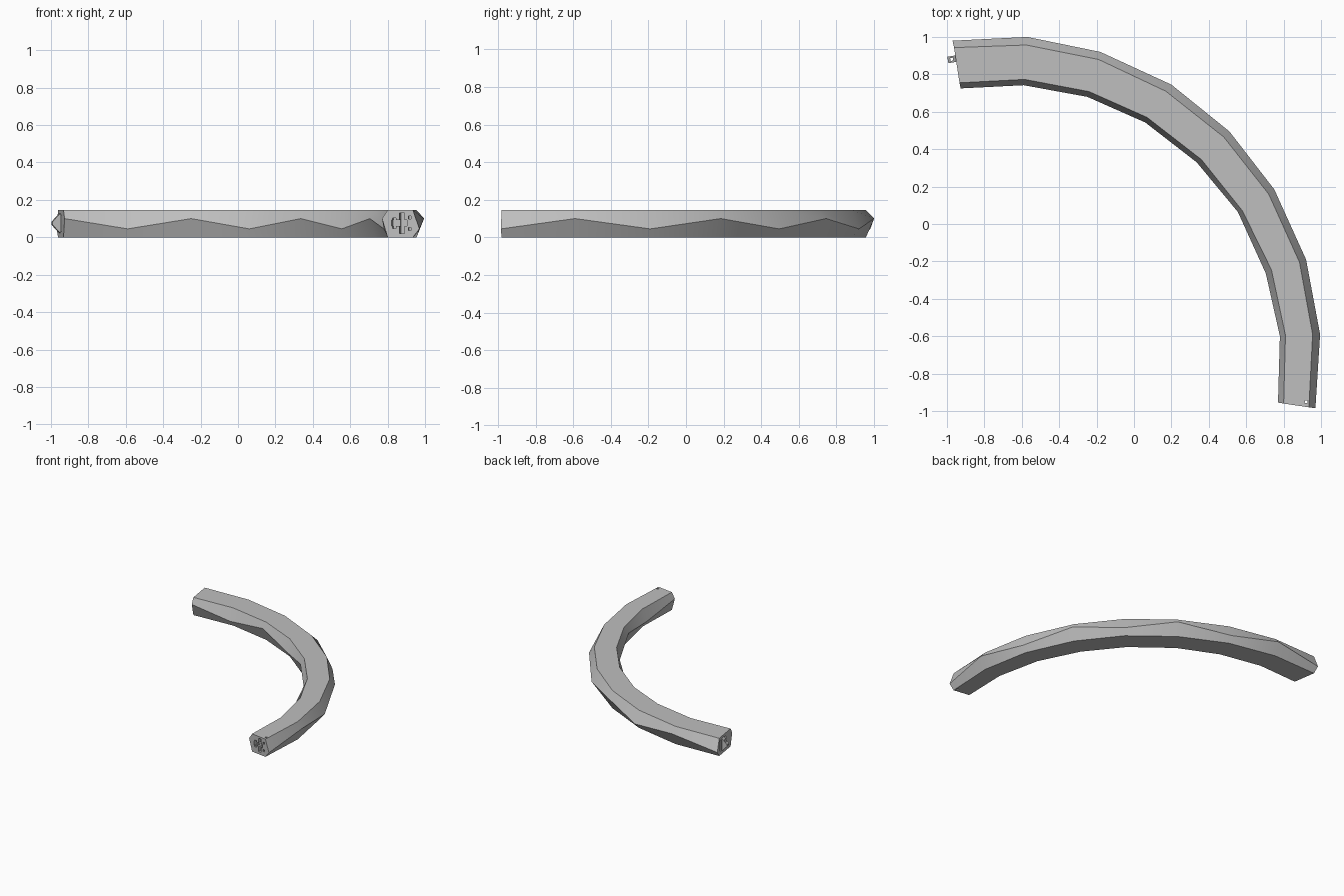
import bpy, bmesh, math
from mathutils import Vector, Matrix

cube = bpy.data.objects.get("Cube")
if cube:
    bpy.data.objects.remove(cube, do_unlink=True)

HEIGHT = 0.145
grey = bpy.data.materials.new("mid_grey")
grey.use_nodes = True
grey.diffuse_color = (0.52, 0.52, 0.52, 1)
grey.node_tree.nodes["Principled BSDF"].inputs["Base Color"].default_value = grey.diffuse_color


def make_object(name, verts, faces):
    mesh = bpy.data.meshes.new(name)
    bm = bmesh.new()
    points = [bm.verts.new(v) for v in verts]
    for f in faces:
        bm.faces.new([points[i] for i in f])
    bmesh.ops.recalc_face_normals(bm, faces=bm.faces)
    bm.to_mesh(mesh)
    bm.free()
    mesh.materials.append(grey)
    obj = bpy.data.objects.new(name, mesh)
    bpy.context.collection.objects.link(obj)
    return obj


def loft(name, rings):
    """Skin equal-length rings and cap both ends."""
    n = len(rings[0])
    faces = [tuple(range(n)), tuple(range((len(rings) - 1) * n, len(rings) * n))]
    for r in range(len(rings) - 1):
        for i in range(n):
            a, b = r * n + i, r * n + (i + 1) % n
            faces.append((a, b, b + n, a + n))
    return make_object(name, [v for ring in rings for v in ring], faces)


def cut(target, cutter):
    cutter.hide_render = True
    mod = target.modifiers.new("cut", 'BOOLEAN')
    mod.operation = 'DIFFERENCE'
    mod.solver = 'EXACT'
    mod.object = cutter
    bpy.ops.object.select_all(action='DESELECT')
    bpy.context.view_layer.objects.active = target
    target.select_set(True)
    bpy.ops.object.modifier_apply(modifier=mod.name)
    bpy.data.objects.remove(cutter, do_unlink=True)


def end_frame(outer, inner, outward):
    """Local axes on an end: x from outer to inner rim, y outward, z up."""
    x = Vector((inner[0] - outer[0], inner[1] - outer[1], 0)).normalized()
    y = Vector((-x.y, x.x, 0))
    if y.dot(Vector(outward)) < 0:
        y.negate()
    return Matrix(((x.x, y.x, 0, outer[0]), (x.y, y.y, 0, outer[1]),
                   (0, 0, 1, 0), (0, 0, 0, 1)))


def box(name, frame, xs, ys, zs):
    rings = [[frame @ Vector((x, y, z)) for x, z in
              ((xs[0], zs[0]), (xs[1], zs[0]), (xs[1], zs[1]), (xs[0], zs[1]))] for y in ys]
    return loft(name, rings)


# Curved bar: outer ridge, outer rim, inner rim, inner ridge at each station
outer_ridge = [(-.97, .98), (-.57, 1), (-.18, .92), (.2, .745), (.51, .495),
               (.75, .185), (.92, -.19), (.995, -.59), (.97, -.985)]
outer_rim = [(-.962, .943), (-.575, .957), (-.19, .88), (.17, .71), (.48, .465),
             (.72, .16), (.885, -.205), (.955, -.59), (.935, -.98)]
inner_rim = [(-.933, .755), (-.585, .773), (-.24, .708), (.07, .57), (.36, .345),
             (.58, .07), (.735, -.245), (.81, -.595), (.8, -.96)]
inner_ridge = [(-.927, .725), (-.59, .742), (-.25, .68), (.06, .543), (.335, .33),
               (.555, .065), (.705, -.265), (.78, -.6), (.77, -.955)]

rings = []
for i, (a, b, c, d) in enumerate(zip(outer_ridge, outer_rim, inner_rim, inner_ridge)):
    low, high = (.045, .1) if i % 2 == 0 else (.1, .045)   # zigzag side ridges
    rings.append([(*a, low), (*b, HEIGHT), (*c, HEIGHT),
                  (*d, high), (*c, 0), (*b, 0)])
bar = loft("curved_bar", rings)

start = end_frame(outer_ridge[0], inner_ridge[0], (-1, 0, 0))
finish = end_frame(outer_ridge[-1], inner_ridge[-1], (0, -1, 0))

# Socket end: cross slot, knob recess, pin holes
cut(bar, box("slot_upright", finish, (.08, .108), (-.05, .02), (.02, .13)))
cut(bar, box("slot_crossbar", finish, (.068, .15), (-.045, .02), (.06, .092)))
cut(bar, box("knob_recess", finish, (.126, .145), (-.04, .02), (.048, .104)))
for z in (.045, .105):
    cut(bar, box("plate_hole", finish, (.045, .06), (-.03, .02), (z - .008, z + .008)))
cut(bar, box("pin_hole", finish, (.047, .061), (-.034, -.02), (-.05, .2)))

# Tab end: recesses either side of the tab
for xs in ((.048, .07), (.13, .155)):
    cut(bar, box("side_recess", start, xs, (-.03, .02), (.03, .12)))

# Wedge tab with a pin hole
profile = [(-.01, .015), (.012, .035), (.042, .068), (.042, .082), (.012, .115), (-.01, .135)]
tab = loft("locking_tab", [[start @ Vector((x, y, z)) for y, z in profile]
                           for x in (.08, .115)])
cut(tab, box("tab_hole", start, (.09, .105), (.014, .028), (-.05, .2)))

# Smooth broad sides, keep the ridges sharp
for obj in (bar, tab):
    bpy.ops.object.select_all(action='DESELECT')
    obj.select_set(True)
    bpy.context.view_layer.objects.active = obj
    bpy.ops.object.shade_smooth_by_angle(angle=math.radians(30))
